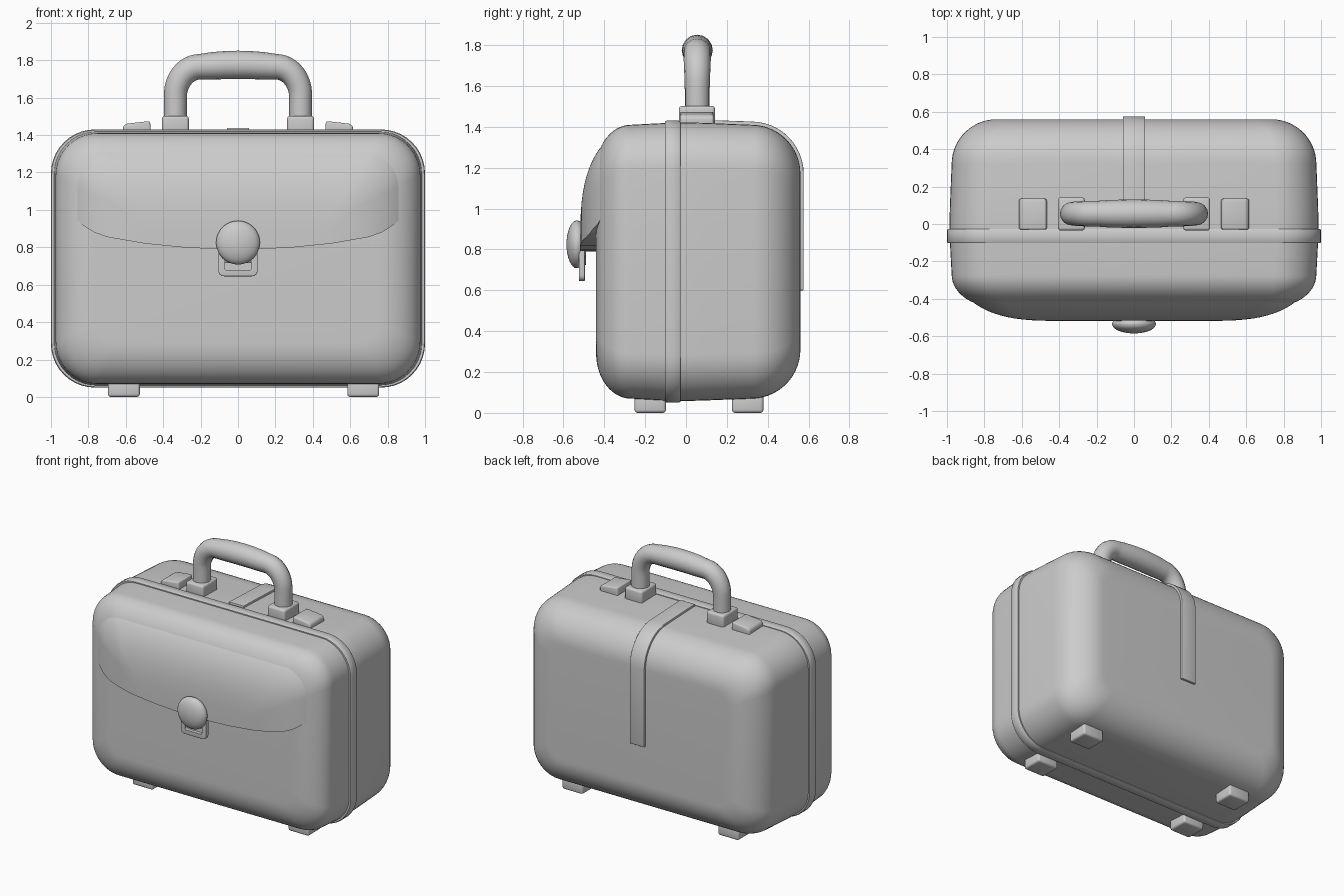
import bpy, bmesh, math
from mathutils import Vector

if "Cube" in bpy.data.objects:
    bpy.data.objects.remove(bpy.data.objects["Cube"])

CZ = 0.74  # height of the case centre


def make(name, bm, bevel=0.0, angle=35):
    bmesh.ops.recalc_face_normals(bm, faces=bm.faces)
    me = bpy.data.meshes.new(name)
    bm.to_mesh(me)
    bm.free()
    ob = bpy.data.objects.new(name, me)
    bpy.context.collection.objects.link(ob)
    if bevel:
        m = ob.modifiers.new("bevel", "BEVEL")
        m.width, m.segments, m.limit_method = bevel, 3, "ANGLE"
        apply(ob)
    smooth(ob, angle)
    return ob


def select(ob):
    bpy.ops.object.select_all(action="DESELECT")
    ob.select_set(True)
    bpy.context.view_layer.objects.active = ob


def smooth(ob, angle=35):
    select(ob)
    bpy.ops.object.shade_smooth_by_angle(angle=math.radians(angle))


def apply(ob):
    select(ob)
    for m in list(ob.modifiers):
        bpy.ops.object.modifier_apply(modifier=m.name)


def boolean(ob, cutter, op):
    m = ob.modifiers.new("cut", "BOOLEAN")
    m.object, m.operation, m.solver = cutter, op, "EXACT"
    apply(ob)
    bpy.data.objects.remove(cutter)
    smooth(ob)


def rounded_rect(w, h, r, n=10):
    pts = []
    for k, (sx, sz) in enumerate([(1, 1), (-1, 1), (-1, -1), (1, -1)]):
        for i in range(n + 1):
            a = math.pi / 2 * (k + i / n)
            pts.append((sx * (w - r) + r * math.cos(a), sz * (h - r) + r * math.sin(a)))
    return pts


def loft(name, w, h, r, profile):
    """Rounded rectangles stacked along y; profile = (inset, y)."""
    bm = bmesh.new()
    rings = []
    for d, y in profile:
        sec = rounded_rect(w - d, h - d, max(r - d * 0.5, 0.05))
        rings.append([bm.verts.new((x, y, CZ + z)) for x, z in sec])
    n = len(rings[0])
    for a, b in zip(rings, rings[1:]):
        for i in range(n):
            bm.faces.new((a[i], a[(i + 1) % n], b[(i + 1) % n], b[i]))
    bm.faces.new(rings[0])
    bm.faces.new(rings[-1])
    return make(name, bm, angle=40)


def prism(name, pts, axis, lo, hi, bevel=0.0):
    """Extrude an outline along x (pts = y,z) or y (pts = x,z)."""
    bm = bmesh.new()
    place = (lambda p, t: (t, p[0], p[1])) if axis == "x" else (lambda p, t: (p[0], t, p[1]))
    f = bm.faces.new([bm.verts.new(place(p, lo)) for p in pts])
    ext = bmesh.ops.extrude_face_region(bm, geom=[f])["geom"]
    step = Vector((hi - lo, 0, 0)) if axis == "x" else Vector((0, hi - lo, 0))
    bmesh.ops.translate(bm, vec=step, verts=[v for v in ext if isinstance(v, bmesh.types.BMVert)])
    return make(name, bm, bevel)


def box(name, x0, x1, y0, y1, z0, z1, bevel=0.015):
    return prism(name, [(x0, z0), (x1, z0), (x1, z1), (x0, z1)], "y", y0, y1, bevel)


def arc(n):
    return [math.pi / 2 * i / n for i in range(n + 1)]


# Case: front and back shells as one loft
back = [(0.012 + 0.24 * (1 - math.cos(t)), 0.32 + 0.24 * math.sin(t)) for t in arc(14)]
front = [(0.012 + 0.22 * (1 - math.cos(t)), -0.27 - 0.17 * math.sin(t)) for t in arc(14)]
loft("case_body", 0.987, 0.682, 0.23,
     back[::-1] + [(0.003, 0.1), (0, 0.0), (0.004, -0.12)] + front)

# Rim band between the shells
loft("rim_band", 1.0, 0.69, 0.235,
     [(0.02, -0.028), (0.004, -0.028), (0, -0.034), (0, -0.096), (0.004, -0.102), (0.02, -0.102)])

# Front flap: bulging shell trimmed by a curved outline
prof = [(0.012, -0.14)]
for t in arc(22):
    u = max(math.cos(t), 0) ** (2 / 3)
    prof.append((0.012 + 0.59 * (1 - u), -0.2 - 0.318 * math.sin(t)))
flap = loft("front_flap", 0.985, 0.684, 0.235, prof)
half = [(0.15, 0.792), (0.3, 0.8), (0.5, 0.82), (0.7, 0.855), (0.77, 0.88), (0.84, 0.925),
        (0.9, 0.99), (0.94, 1.08), (0.957, 1.18), (0.97, 1.26), (1.1, 1.34), (1.1, 1.6)]
outline = [(-x, z) for x, z in half[::-1]] + [(0, 0.79)] + half
boolean(flap, prism("flap_trim", outline, "y", -0.8, 0.0), "INTERSECT")

# Strap running over the top and down the back
def strap_path(off):
    pts = [(-0.02, 1.422 + off), (0.15, 1.416 + off)]
    for t in arc(12):
        pts.append((0.32 + (0.24 + off) * math.sin(t), 1.17 + (0.24 + off) * math.cos(t)))
    return pts + [(0.56 + off, 0.6)]


prism("back_strap", strap_path(0.016) + strap_path(-0.02)[::-1], "x", -0.06, 0.06, 0.004)

# Handle: tube with a thicker grip
path = [(0.335, 1.46, 0.061), (0.335, 1.58, 0.061)]
for t in arc(12)[1:]:
    path.append((0.205 + 0.13 * math.cos(t), 1.605 + 0.16 * math.sin(t), 0.061 + 0.007 * math.sin(t)))
path += [(0.14, 1.77, 0.073), (0.07, 1.774, 0.075)]
path = path + [(0, 1.775, 0.076)] + [(-x, z, r) for x, z, r in path[::-1]]
cu = bpy.data.curves.new("handle", "CURVE")
cu.dimensions, cu.bevel_depth, cu.bevel_resolution, cu.use_fill_caps = "3D", 1.0, 6, True
sp = cu.splines.new("POLY")
sp.points.add(len(path) - 1)
for p, (x, z, r) in zip(sp.points, path):
    p.co, p.radius = (x, 0.055, z, 1), r
handle = bpy.data.objects.new("handle", cu)
bpy.context.collection.objects.link(handle)
select(handle)
bpy.ops.object.convert(target="MESH")
smooth(bpy.context.object)

# Handle mounts and sloped latch pads on both sides
for side, s in (("left", -1), ("right", 1)):
    box(f"handle_mount_{side}", s * 0.335 - 0.072, s * 0.335 + 0.072, -0.035, 0.142, 1.4, 1.502)
    pad = [(0.465, 1.4), (0.615, 1.4), (0.615, 1.445), (0.6, 1.46), (0.47, 1.475)]
    prism(f"latch_pad_{side}", [(s * x, z) for x, z in pad], "y", -0.03, 0.135, 0.01)

# Feet
for side, x in (("left", -0.61), ("right", 0.67)):
    for end, y in (("front", -0.175), ("back", 0.302)):
        box(f"foot_{end}_{side}", x - 0.085, x + 0.085, y - 0.077, y + 0.077, 0, 0.09)

# Clasp loop with window
loop = [(x, z + 0.74) for x, z in rounded_rect(0.105, 0.095, 0.03, 6)]
clasp = prism("clasp_loop", loop, "y", -0.524, -0.495, 0.005)
boolean(clasp, box("clasp_window", -0.07, 0.07, -0.6, -0.4, 0.678, 0.74, 0.01), "DIFFERENCE")
box("clasp_tongue", -0.07, 0.07, -0.515, -0.497, 0.715, 0.8, 0.005)

# Clasp button: lathed dome
bm = bmesh.new()
dome = [(0.1, -0.49), (0.112, -0.52), (0.117, -0.53)]
dome += [(0.117 * math.cos(t), -0.535 - 0.05 * math.sin(t)) for t in arc(8)[:-1]] + [(0, -0.585)]
vs = [bm.verts.new((r, y, 0.825)) for r, y in dome]
es = [bm.edges.new(e) for e in zip(vs, vs[1:])]
bmesh.ops.spin(bm, geom=vs + es, cent=(0, 0, 0.825), axis=(0, 1, 0), angle=math.tau, steps=40)
bmesh.ops.remove_doubles(bm, verts=bm.verts, dist=0.0005)
make("clasp_button", bm)
